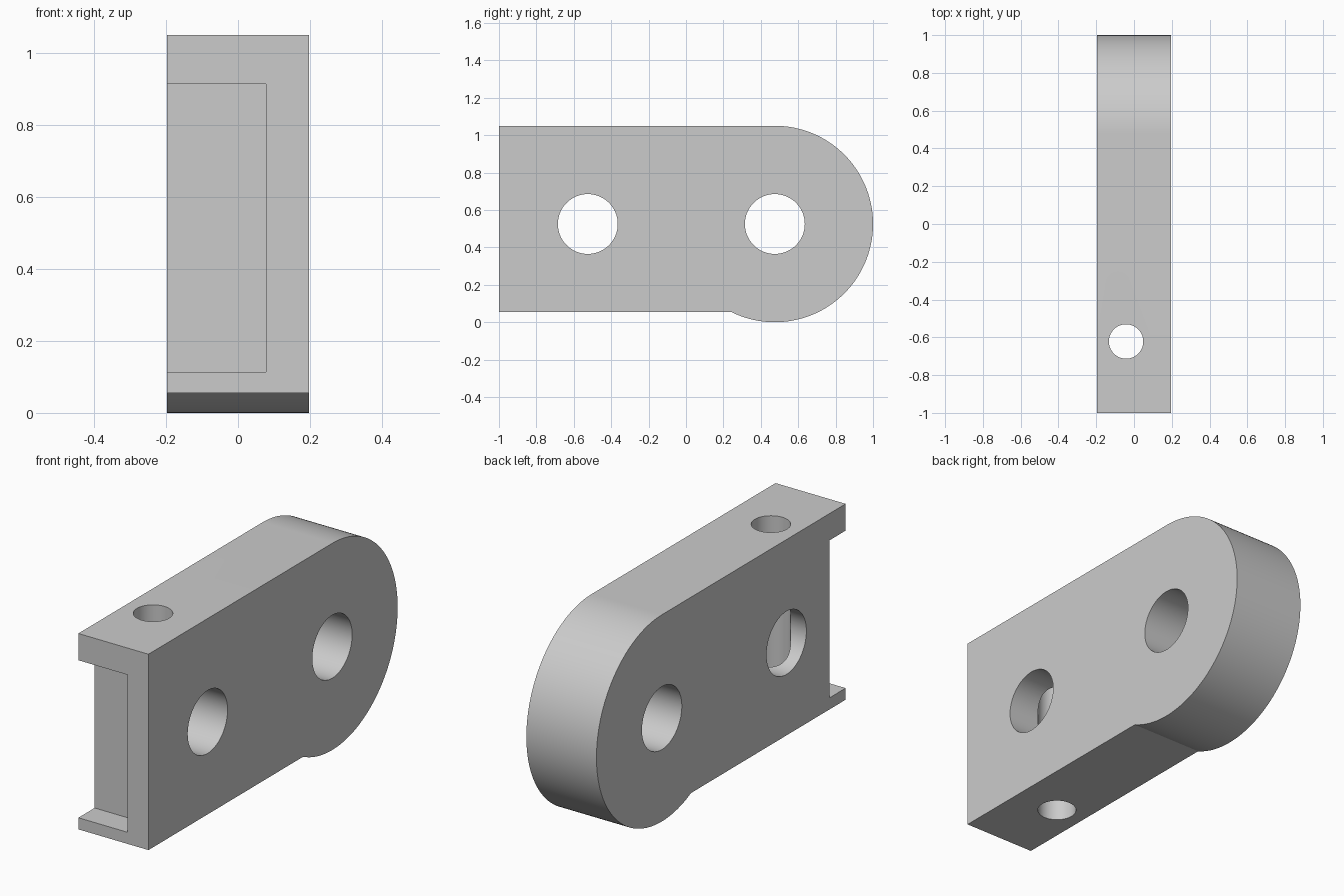
import bpy, bmesh, math
from mathutils import Matrix, Vector

cube = bpy.data.objects.get("Cube")
if cube:
    bpy.data.objects.remove(cube, do_unlink=True)

HALF = 0.197            # half thickness along x
RADIUS = 0.525          # rounded end
BASE = 0.055            # height of the flat underside
FRONT = -1.0
CENTRE_Y = 1 - RADIUS

grey = bpy.data.materials.new("plain grey")
grey.use_nodes = True
colour = (0.6, 0.6, 0.6, 1)
grey.diffuse_color = colour
grey.node_tree.nodes["Principled BSDF"].inputs["Base Color"].default_value = colour


def make_object(name, bm):
    bmesh.ops.recalc_face_normals(bm, faces=bm.faces)
    mesh = bpy.data.meshes.new(name)
    bm.to_mesh(mesh)
    bm.free()
    mesh.materials.append(grey)
    obj = bpy.data.objects.new(name, mesh)
    bpy.context.collection.objects.link(obj)
    return obj


def cylinder(name, centre, radius, depth, rotation=Matrix()):
    bm = bmesh.new()
    bmesh.ops.create_cone(bm, cap_ends=True, segments=96, radius1=radius, radius2=radius,
                          depth=depth, matrix=Matrix.Translation(centre) @ rotation)
    return make_object(name, bm)


def box(name, low, high):
    low, high = Vector(low), Vector(high)
    bm = bmesh.new()
    bmesh.ops.create_cube(bm, size=1, matrix=Matrix.Translation((low + high) / 2)
                          @ Matrix.Diagonal((high - low).to_4d()))
    return make_object(name, bm)


# Link plate: flat bar whose round end drops below its underside
start = -math.pi / 2 - math.acos((RADIUS - BASE) / RADIUS)
steps = 128
outline = [(FRONT, BASE)]
for i in range(steps + 1):
    a = start + (math.pi / 2 - start) * i / steps
    outline.append((CENTRE_Y + RADIUS * math.cos(a), RADIUS + RADIUS * math.sin(a)))
outline.append((FRONT, 2 * RADIUS))

bm = bmesh.new()
face = bm.faces.new([bm.verts.new((-HALF, y, z)) for y, z in outline])
side = bmesh.ops.extrude_face_region(bm, geom=[face])
bmesh.ops.translate(bm, vec=(2 * HALF, 0, 0),
                    verts=[v for v in side["geom"] if isinstance(v, bmesh.types.BMVert)])
plate = make_object("link_plate", bm)

# Cutters: two cross holes, one vertical pin hole, and the front notch
across = Matrix.Rotation(math.pi / 2, 4, "Y")
cutters = [
    cylinder("front_cross_hole", (0, CENTRE_Y - 1, RADIUS), 0.16, 1, across),
    cylinder("back_cross_hole", (0, CENTRE_Y, RADIUS), 0.16, 1, across),
    cylinder("vertical_pin_hole", (-0.042, -0.622, RADIUS), 0.091, 2),
    box("front_notch", (-0.5, -1.2, 0.114), (0.078, -0.87, 0.914)),
]

bpy.context.view_layer.objects.active = plate
for cutter in cutters:
    mod = plate.modifiers.new(cutter.name, "BOOLEAN")
    mod.operation = "DIFFERENCE"
    mod.solver = "EXACT"
    mod.object = cutter
    bpy.ops.object.modifier_apply(modifier=mod.name)
    bpy.data.objects.remove(cutter, do_unlink=True)

# Smooth the round walls and keep the edges crisp
bpy.ops.object.select_all(action="DESELECT")
plate.select_set(True)
bpy.ops.object.shade_smooth_by_angle(angle=math.radians(20))
